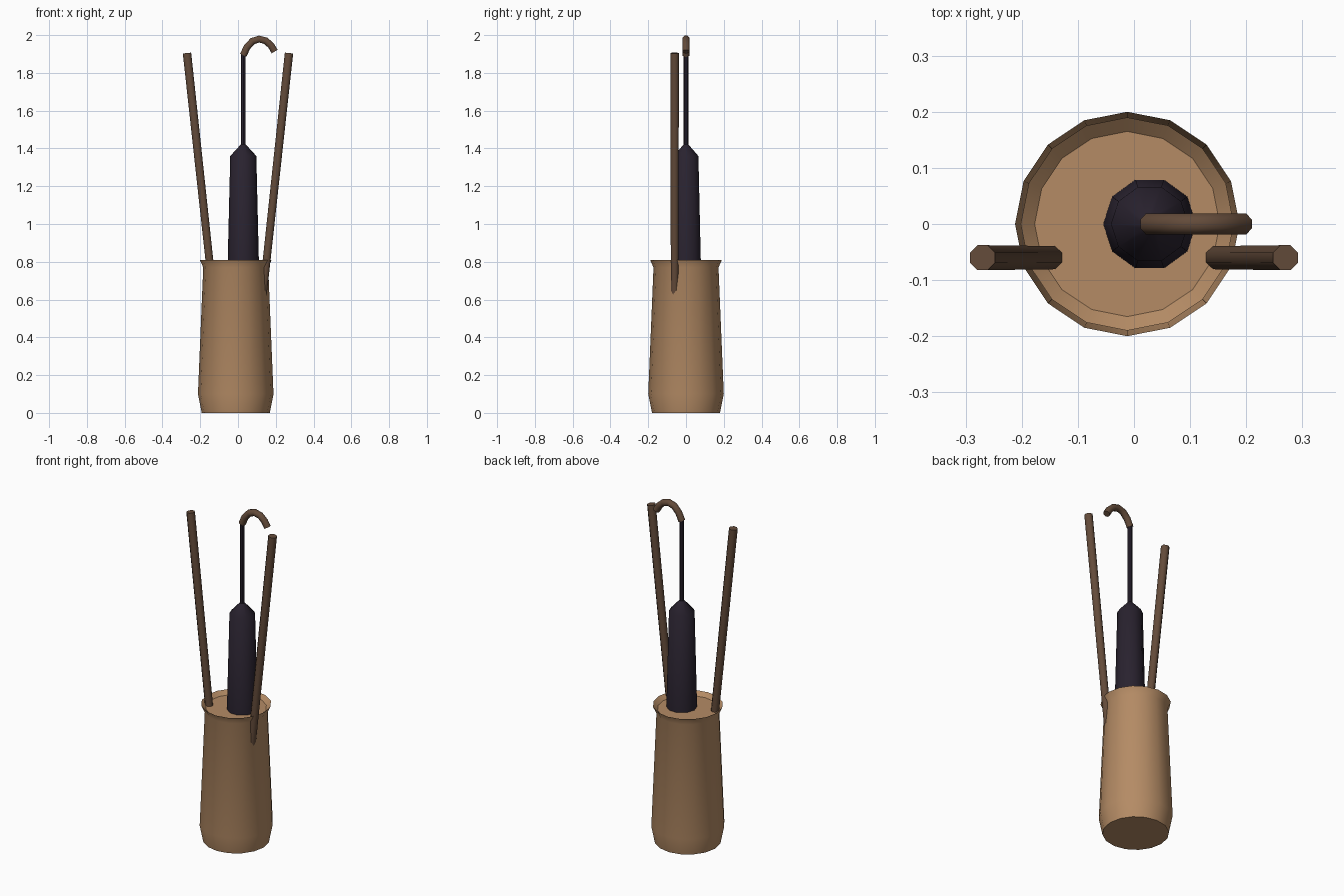
import bpy, bmesh, math
from mathutils import Vector

if "Cube" in bpy.data.objects:
    bpy.data.objects.remove(bpy.data.objects["Cube"])


def material(name, rgb):
    m = bpy.data.materials.new(name)
    m.diffuse_color = (*rgb, 1)
    m.use_nodes = True
    m.node_tree.nodes["Principled BSDF"].inputs["Base Color"].default_value = m.diffuse_color
    return m


TAN = material("tan_clay", (0.46, 0.26, 0.13))
DARK = material("dark_fabric", (0.022, 0.016, 0.028))
WOOD = material("brown_wood", (0.125, 0.07, 0.042))


def finish(name, bm, mat, angle=40):
    bmesh.ops.recalc_face_normals(bm, faces=bm.faces[:])
    me = bpy.data.meshes.new(name)
    bm.to_mesh(me)
    bm.free()
    ob = bpy.data.objects.new(name, me)
    bpy.context.collection.objects.link(ob)
    me.materials.append(mat)
    bpy.ops.object.select_all(action='DESELECT')
    ob.select_set(True)
    bpy.context.view_layer.objects.active = ob
    bpy.ops.object.shade_smooth_by_angle(angle=math.radians(angle))
    return ob


def skin(bm, rings):
    """Bridge successive vertex rings and cap both ends."""
    for a, b in zip(rings, rings[1:]):
        n = len(a)
        for i in range(n):
            j = (i + 1) % n
            bm.faces.new((a[i], a[j], b[j], b[i]))
    bm.faces.new(rings[0])
    bm.faces.new(rings[-1])


def lathe(name, profile, sides, cx, mat):
    bm = bmesh.new()
    steps = [2 * math.pi * i / sides for i in range(sides)]
    skin(bm, [[bm.verts.new((cx + r * math.cos(a), r * math.sin(a), z))
               for a in steps] for r, z in profile])
    return finish(name, bm, mat)


def tube(name, path, radii, sides, mat):
    """Tube along a path lying in a plane of constant y."""
    bm = bmesh.new()
    pts = [Vector(p) for p in path]
    side = Vector((0, 1, 0))
    rings = []
    for k, (p, r) in enumerate(zip(pts, radii)):
        t = (pts[min(k + 1, len(pts) - 1)] - pts[max(k - 1, 0)]).normalized()
        u = t.cross(side)
        ring = []
        for i in range(sides):
            a = 2 * math.pi * (i + 0.5) / sides
            ring.append(bm.verts.new(p + r * (u * math.cos(a) + side * math.sin(a))))
        rings.append(ring)
    skin(bm, rings)
    return finish(name, bm, mat, 50)


# Stand: tapered pot with flared rim and shallow recessed top
lathe("stand", [(0.18, 0), (0.2, 0.1), (0.172, 0.77), (0.19, 0.81), (0.165, 0.787)],
      16, -0.012, TAN)

# Folded umbrella canopy and shaft
lathe("umbrella_canopy", [(0.083, 0.78), (0.069, 1.36), (0.014, 1.42)], 10, 0.028, DARK)
lathe("umbrella_shaft", [(0.013, 1.40), (0.013, 1.91)], 8, 0.028, DARK)

# Hooked handle
hook = [(0.028, 0, 1.893), (0.047, 0, 1.935), (0.077, 0, 1.968), (0.112, 0, 1.979),
        (0.147, 0, 1.97), (0.175, 0, 1.945), (0.194, 0, 1.913)]
tube("umbrella_handle", hook, [0.02] * len(hook), 8, WOOD)

# Two canes leaning outward
for s, label in ((-1, "left"), (1, "right")):
    tube("cane_" + label, [(s * 0.129, -0.06, 0.6), (s * 0.27, -0.06, 1.905)],
         [0.022, 0.024], 8, WOOD)
